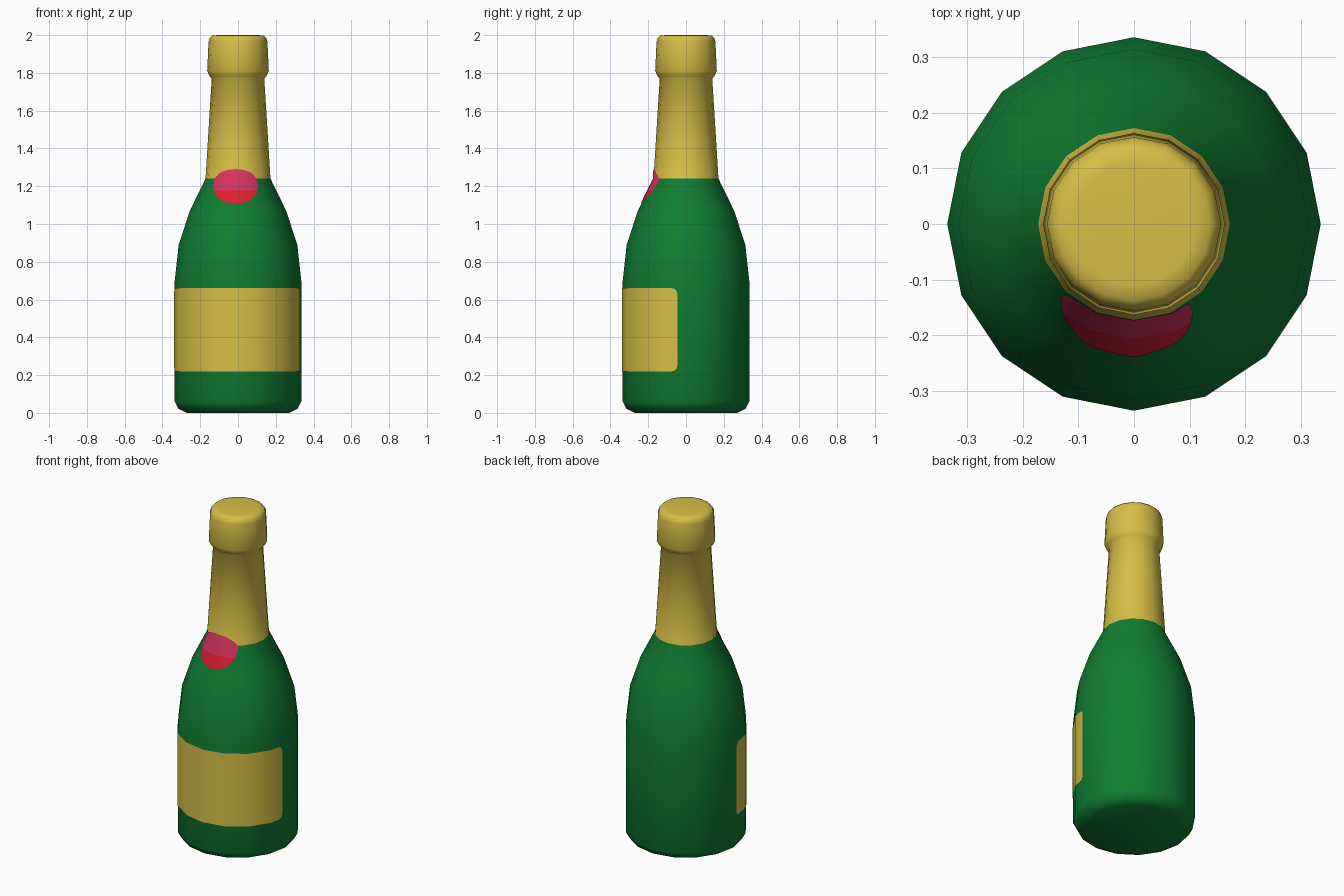
import bpy, bmesh, math

if "Cube" in bpy.data.objects:
    bpy.data.objects.remove(bpy.data.objects["Cube"])

SIDES = 16
STEP = 2 * math.pi / SIDES
# (radius, height) outline of the bottle
PROFILE = [(0.27, 0.0), (0.315, 0.022), (0.335, 0.06), (0.335, 0.70), (0.314, 0.89),
           (0.255, 1.07), (0.172, 1.24), (0.139, 1.77), (0.152, 1.785), (0.163, 1.81),
           (0.156, 1.965), (0.15, 1.985), (0.137, 1.997), (0.11, 2.0)]


def material(name, rgb):
    m = bpy.data.materials.new(name)
    m.diffuse_color = (*rgb, 1)
    m.use_nodes = True
    m.node_tree.nodes["Principled BSDF"].inputs["Base Color"].default_value = m.diffuse_color
    return m


GREEN = material("green_glass", (0.005, 0.205, 0.032))
GOLD = material("gold_foil", (0.67, 0.52, 0.062))
RED = material("red_seal", (0.75, 0.014, 0.032))
PINK = material("pink_seal", (0.69, 0.033, 0.115))


def interp(table, v):
    for (a, fa), (b, fb) in zip(table, table[1:]):
        if a <= v <= b:
            return fa + (fb - fa) * (v - a) / (b - a)
    return table[0][1] if v < table[0][0] else table[-1][1]


RADIUS = [(z, r) for r, z in PROFILE]
FRONT = [(math.sin(k * STEP), math.cos(k * STEP)) for k in range(-4, 5)]


def finish(bm, name, mats, tilt=None):
    mesh = bpy.data.meshes.new(name)
    bm.to_mesh(mesh)
    bm.free()
    for m in mats:
        mesh.materials.append(m)
    mesh.shade_smooth()
    if tilt is not None:  # round normals so thin plates shade like the glass
        normals = []
        for v in mesh.vertices:
            d = math.hypot(v.co.x, v.co.y)
            n = (v.co.x / d, v.co.y / d, tilt)
            s = math.sqrt(1 + tilt * tilt)
            normals.append([c / s for c in n])
        mesh.normals_split_custom_set_from_vertices(normals)
    ob = bpy.data.objects.new(name, mesh)
    bpy.context.collection.objects.link(ob)
    return ob


def plate(name, columns, mats, rule, tilt):
    """Thin skin made from columns of points, each column running upward."""
    bm = bmesh.new()
    grid = [[bm.verts.new(p) for p in col] for col in columns]
    for a, b in zip(grid, grid[1:]):
        for i in range(len(a) - 1):
            f = bm.faces.new((a[i], b[i], b[i + 1], a[i + 1]))
            f.material_index = rule(i)
    bmesh.ops.remove_doubles(bm, verts=bm.verts, dist=1e-5)
    return finish(bm, name, mats, tilt)


# Bottle: lathed outline, foil above the shoulder
bm = bmesh.new()
rings = [[bm.verts.new((r * math.cos(k * STEP), r * math.sin(k * STEP), z))
          for k in range(SIDES)] for r, z in PROFILE]
for lo, hi in zip(rings, rings[1:]):
    for k in range(SIDES):
        n = (k + 1) % SIDES
        bm.faces.new((lo[k], lo[n], hi[n], hi[k]))
bm.faces.new(rings[0][::-1])
bm.faces.new(rings[-1])
for f in bm.faces:
    f.material_index = 1 if f.calc_center_median().z > 1.24 else 0
finish(bm, "bottle", [GREEN, GOLD])

# Main label: wraps the front half, with rounded corners
START, END, CORNER = math.radians(180), math.radians(352), 0.03
angles = [START + k * STEP for k in range(1, 8)]
for k in range(5):
    d = CORNER * (1 - math.cos(k * math.pi / 8)) / 0.335
    angles += [START + d, END - d]
cols = []
for a in sorted(angles):
    edge = min(a - START, END - a) * 0.335
    cut = CORNER - math.sqrt(max(0, CORNER ** 2 - max(0, CORNER - edge) ** 2))
    r = 0.335 * math.cos(STEP / 2) / math.cos(a % STEP - STEP / 2) + 0.003
    cols.append([(r * math.cos(a), r * math.sin(a), z) for z in (0.22 + cut, 0.66 - cut)])
plate("main_label", cols, [GOLD], lambda i: 0, 0.0)

# Oval seal: lies over the shoulder and the foil edge, two-tone by height
CX, CZ, HW, HH, N = -0.013, 1.2, 0.118, 0.09, 32
SPLIT = 1.178
cols = []
for k in range(N + 1):
    u = -math.cos(math.pi * k / N)
    h = HH * (1 - abs(u) ** 2.3) ** (1 / 2.3)
    x = CX + HW * u
    low, high = CZ - h, CZ + h
    col = []
    for z in (low, (low + SPLIT) / 2, SPLIT, 1.21, 1.24, 1.265, high):
        z = min(max(z, low), high)
        r = interp(RADIUS, z) + 0.004
        col.append((x, -r * interp(FRONT, x / r), z))
    cols.append(col)
plate("oval_seal", cols, [RED, PINK], lambda i: 0 if i < 2 else 1, 0.3)
